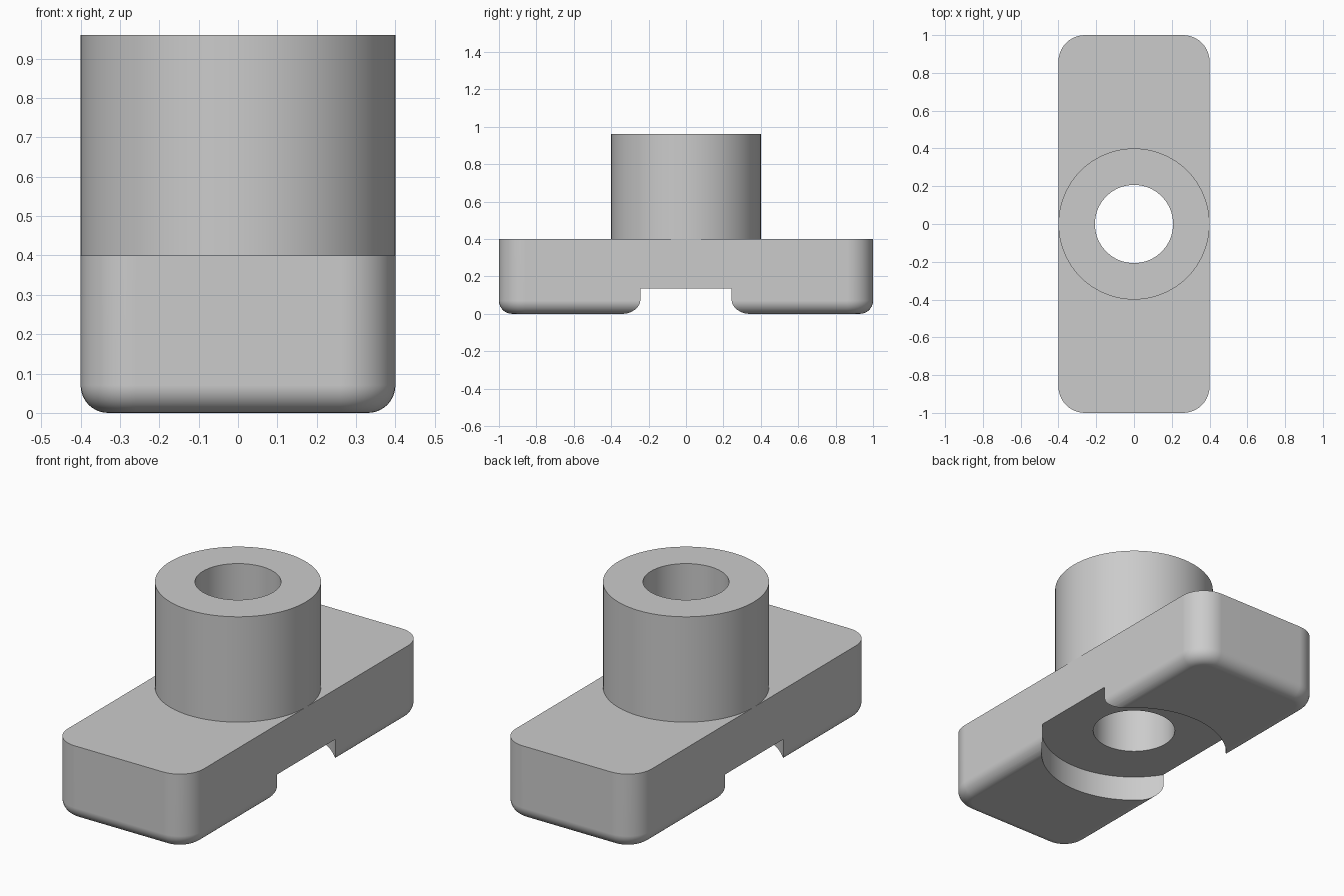
import bpy, bmesh
from math import sin, cos, pi, radians

cube = bpy.data.objects.get("Cube")
if cube:
    bpy.data.objects.remove(cube, do_unlink=True)

HALF_W, HALF_L, BASE_H, TOP = 0.4, 1.0, 0.4, 0.96
CORNER_R, FILLET_R = 0.14, 0.07
BORE_R, RECESS_R, RECESS_H = 0.207, 0.469, 0.135
STEPS, SIDES = 10, 96

grey = bpy.data.materials.new("light grey")
grey.use_nodes = True
grey.diffuse_color = (0.6, 0.6, 0.6, 1)
grey.node_tree.nodes["Principled BSDF"].inputs["Base Color"].default_value = grey.diffuse_color


def make_object(name, bm):
    bmesh.ops.recalc_face_normals(bm, faces=bm.faces)
    mesh = bpy.data.meshes.new(name)
    bm.to_mesh(mesh)
    bm.free()
    mesh.materials.append(grey)
    obj = bpy.data.objects.new(name, mesh)
    bpy.context.collection.objects.link(obj)
    return obj


def activate(obj):
    bpy.ops.object.select_all(action='DESELECT')
    obj.select_set(True)
    bpy.context.view_layer.objects.active = obj


def bridge(bm, a, b):
    for i in range(len(a)):
        j = (i + 1) % len(a)
        bm.faces.new((a[i], a[j], b[j], b[i]))


def circle(bm, radius, z):
    return [bm.verts.new((radius * cos(2 * pi * i / SIDES), radius * sin(2 * pi * i / SIDES), z))
            for i in range(SIDES)]


def rounded_ring(bm, inset, z):
    ring = []
    r = CORNER_R - inset
    for q, (sx, sy) in enumerate(((1, 1), (-1, 1), (-1, -1), (1, -1))):
        for i in range(STEPS + 1):
            a = (q + i / STEPS) * pi / 2
            ring.append(bm.verts.new((sx * (HALF_W - CORNER_R) + r * cos(a),
                                      sy * (HALF_L - CORNER_R) + r * sin(a), z)))
    return ring


def cut_cylinder(obj, radius, z0, z1):
    bm = bmesh.new()
    low, high = circle(bm, radius, z0), circle(bm, radius, z1)
    bridge(bm, low, high)
    bm.faces.new(low)
    bm.faces.new(high)
    cutter = make_object("cutter", bm)
    cutter.hide_render = True
    mod = obj.modifiers.new("cut", 'BOOLEAN')
    mod.operation = 'DIFFERENCE'
    mod.solver = 'EXACT'
    mod.object = cutter
    activate(obj)
    bpy.ops.object.modifier_apply(modifier=mod.name)
    bpy.data.objects.remove(cutter, do_unlink=True)


def smooth(obj):
    activate(obj)
    bpy.ops.object.shade_smooth_by_angle(angle=radians(30))
    mod = obj.modifiers.new("flat face normals", 'WEIGHTED_NORMAL')
    mod.keep_sharp = True


# Base block: rounded corners, filleted bottom edge
bm = bmesh.new()
rings = []
for i in range(STEPS + 1):
    a = i / STEPS * pi / 2
    rings.append(rounded_ring(bm, FILLET_R * (1 - sin(a)), FILLET_R * (1 - cos(a))))
rings.append(rounded_ring(bm, 0, BASE_H))
for lower, upper in zip(rings, rings[1:]):
    bridge(bm, lower, upper)
bm.faces.new(rings[0])
bm.faces.new(rings[-1])
base = make_object("base_block", bm)

# Round recess underneath and the through bore
cut_cylinder(base, RECESS_R, -0.2, RECESS_H)
cut_cylinder(base, BORE_R, -0.2, TOP)
smooth(base)

# Hollow boss standing on the base
bm = bmesh.new()
loops = [circle(bm, r, z) for r, z in
         ((HALF_W, BASE_H), (HALF_W, TOP), (BORE_R, TOP), (BORE_R, BASE_H))]
for i in range(4):
    bridge(bm, loops[i], loops[(i + 1) % 4])
smooth(make_object("hollow_boss", bm))
